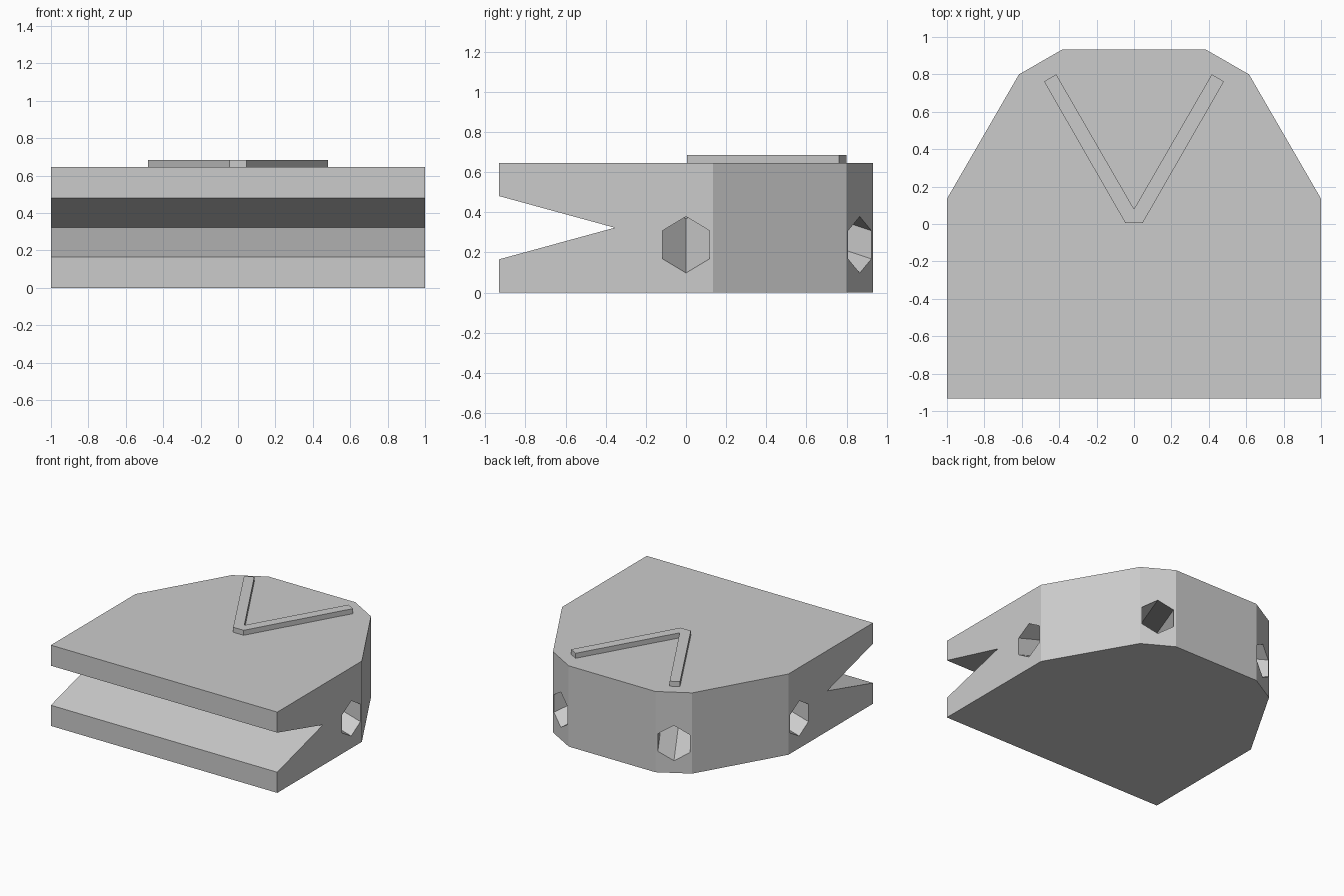
import bpy, bmesh, math
from mathutils import Vector, Matrix

cube = bpy.data.objects.get("Cube")
if cube:
    bpy.data.objects.remove(cube, do_unlink=True)

grey = bpy.data.materials.new("plain grey")
grey.use_nodes = True
colour = (0.6, 0.6, 0.6, 1)
grey.diffuse_color = colour
grey.node_tree.nodes["Principled BSDF"].inputs["Base Color"].default_value = colour

TOP = 0.645


def prism(name, points, offset):
    """Extrude a closed outline along an offset."""
    bm = bmesh.new()
    face = bm.faces.new([bm.verts.new(p) for p in points])
    made = bmesh.ops.extrude_face_region(bm, geom=[face])["geom"]
    moved = [v for v in made if isinstance(v, bmesh.types.BMVert)]
    bmesh.ops.translate(bm, vec=offset, verts=moved)
    bmesh.ops.recalc_face_normals(bm, faces=bm.faces)
    mesh = bpy.data.meshes.new(name)
    bm.to_mesh(mesh)
    bm.free()
    mesh.materials.append(grey)
    obj = bpy.data.objects.new(name, mesh)
    bpy.context.collection.objects.link(obj)
    return obj


def mirrored(half):
    """Complete a right-hand outline with its mirror image."""
    return half + [(-x, y) for x, y in reversed(half)]


def cut(target, cutter):
    cutter.hide_render = True
    bpy.context.view_layer.objects.active = target
    mod = target.modifiers.new("cut", "BOOLEAN")
    mod.operation = "DIFFERENCE"
    mod.solver = "EXACT"
    mod.object = cutter
    bpy.ops.object.modifier_apply(modifier=mod.name)
    bpy.data.objects.remove(cutter, do_unlink=True)


# Faceted hub body
outline = mirrored([(1, -0.933), (1, 0.135), (0.615, 0.8), (0.383, 0.933)])
body = prism("hub_body", [(x, y, 0) for x, y in outline], (0, 0, TOP))

# Wedge-shaped slot across the front
slot = [(-0.933, 0.165), (-0.355, 0.323), (-0.933, 0.481), (-1.1, 0.481), (-1.1, 0.165)]
cut(body, prism("slot_cutter", [(-1.2, y, z) for y, z in slot], (2.4, 0, 0)))

# Four hexagonal sockets rising towards the middle
tilt = math.radians(16)
radius = 0.135
for i in range(4):
    turn = Matrix.Rotation(math.radians(60 * i), 3, "Z")
    axis = Vector((-math.cos(tilt), 0, math.sin(tilt)))
    up = Vector((math.sin(tilt), 0, math.cos(tilt)))
    side = Vector((0, 1, 0))
    start = Vector((1, 0, 0.238)) - axis * 0.2
    ring = [start + radius * (math.cos(a) * up + math.sin(a) * side)
            for a in (math.radians(60 * k) for k in range(6))]
    cut(body, prism("socket_cutter", [turn @ p for p in ring], turn @ (axis * 1.14)))

# Raised direction mark on top
mark = mirrored([(0.046, 0.005), (0.481, 0.762), (0.416, 0.8)])
mark.insert(3, (0, 0.08))
prism("direction_mark", [(x, y, TOP - 0.005) for x, y in mark], (0, 0, 0.045))
